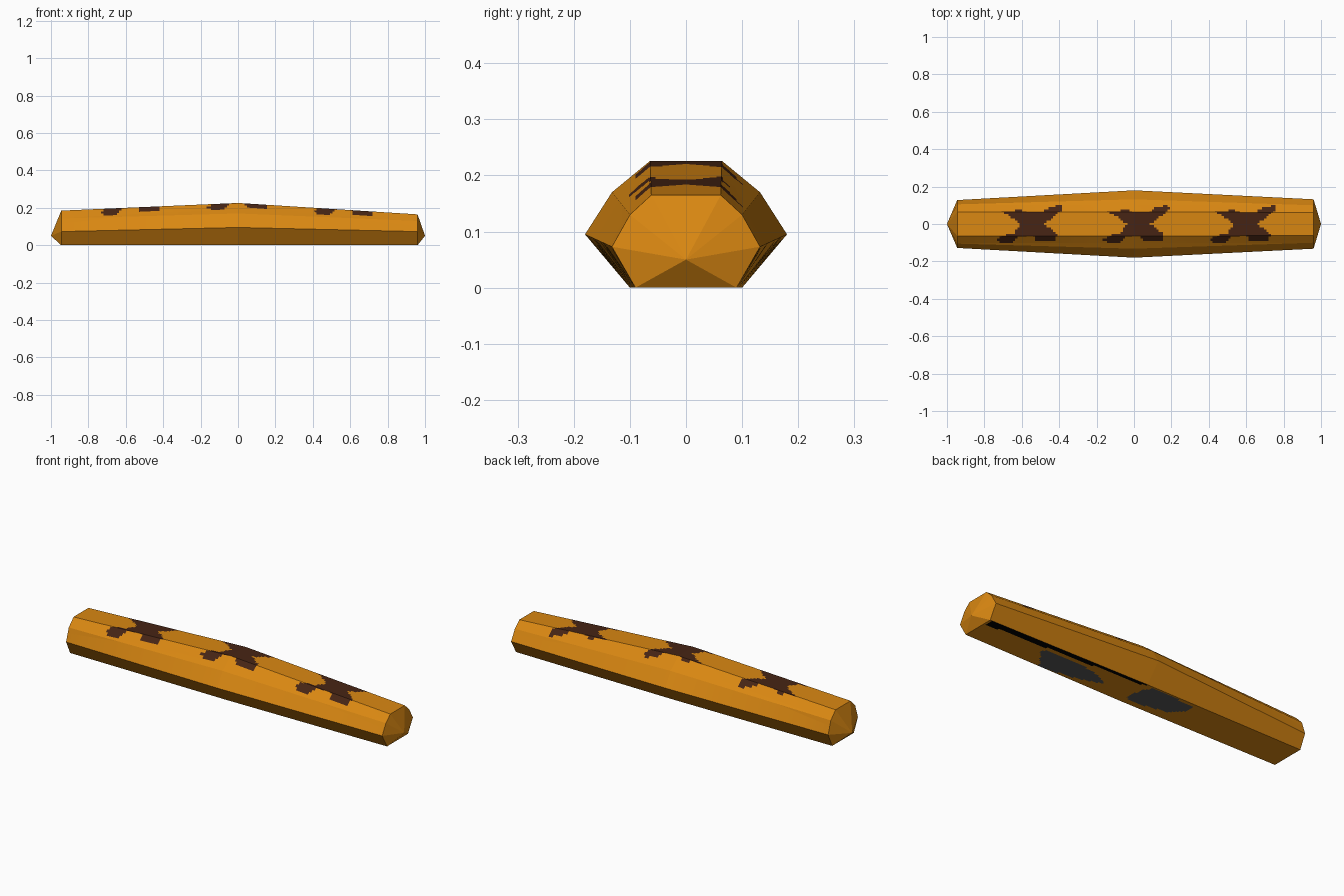
import bpy, bmesh
from mathutils import Vector

if "Cube" in bpy.data.objects:
    bpy.data.objects.remove(bpy.data.objects["Cube"])


def material(name, rgb):
    m = bpy.data.materials.new(name)
    m.diffuse_color = (*rgb, 1.0)
    m.use_nodes = True
    m.node_tree.nodes["Principled BSDF"].inputs["Base Color"].default_value = m.diffuse_color
    return m


def inside(x, y, poly):
    """Even-odd point in polygon test."""
    hit = False
    for (ax, ay), (bx, by) in zip(poly, poly[1:] + poly[:1]):
        if (ay > y) != (by > y) and x < ax + (y - ay) * (bx - ax) / (by - ay):
            hit = not hit
    return hit


# Cross-sections: x, then half profile (y, z) from bottom to top
SECTIONS = [
    (-0.945, [(0.093, 0), (0.128, 0.073), (0.105, 0.143), (0.064, 0.185)]),
    (0.0, [(0.10, 0), (0.18, 0.095), (0.132, 0.170), (0.064, 0.226)]),
    (0.96, [(0.09, 0), (0.132, 0.073), (0.10, 0.130), (0.062, 0.165)]),
]

# Cross-shaped mark, repeated along the top
CROSS = [(-.17, .065), (-.07, .075), (-.02, .06), (.05, .06), (.09, .09),
         (.15, .10), (.16, .08), (.13, .055), (.06, 0), (.13, -.055),
         (.12, -.09), (.02, -.095), (0, -.06), (-.08, -.07), (-.10, -.095),
         (-.16, -.105), (-.20, -.08), (-.15, -.06), (-.10, -.05),
         (-.07, 0), (-.12, .04)]
CROSS_X = (-0.54, 0.03, 0.60)

# Patches on the underside
GREY = [[(.60, .035), (.37, .045), (.25, .02), (.16, -.025), (.30, -.07), (.50, -.10)],
        [(0, -.06), (-.01, .04), (-.04, .085), (-.20, .085), (-.30, .072),
         (-.30, .02), (-.24, -.035), (-.12, -.06)]]
BLACK = [(.95, .11), (.95, .045), (0, .085), (0, .11)]

# Body: faceted loft with pointed ends
bm = bmesh.new()
rings = []
for x, half in SECTIONS:
    pts = half + [(-y, z) for y, z in reversed(half)]
    rings.append([bm.verts.new((x, y, z)) for y, z in pts])
for r, s in zip(rings, rings[1:]):
    for i in range(8):
        j = (i + 1) % 8
        bm.faces.new((r[i], r[j], s[j], s[i]))
for ring, x in ((rings[0], -1.0), (rings[-1], 1.0)):
    tip = bm.verts.new((x, 0, 0.05))
    for i in range(8):
        bm.faces.new((ring[i], ring[(i + 1) % 8], tip))
bmesh.ops.recalc_face_normals(bm, faces=bm.faces[:])


# Cut a fine grid into the top and underside for the painted marks
def slice_grid(axis, start, stop, step):
    normal = Vector((0, 0, 0))
    normal[axis] = 1
    for k in range(int((stop - start) / step) + 1):
        faces = [f for f in bm.faces if abs(f.normal.x) < 0.5
                 and (f.normal.z > 0.35 or f.normal.z < -0.95)]
        edges = {e for f in faces for e in f.edges}
        bmesh.ops.bisect_plane(bm, geom=faces + list(edges), dist=1e-5,
                               plane_co=normal * (start + k * step), plane_no=normal)


slice_grid(1, -0.114, 0.115, 0.012)
slice_grid(0, -0.936, 0.95, 0.012)

# Colour by direction and position
bm.normal_update()
for f in bm.faces:
    c = f.calc_center_median()
    if f.normal.z > 0.35 and abs(c.x) < 0.94:
        if any(inside(c.x - x0, c.y, CROSS) for x0 in CROSS_X):
            f.material_index = 1
    elif f.normal.z < -0.95:
        if inside(c.x, c.y, BLACK):
            f.material_index = 3
        elif any(inside(c.x, c.y, p) for p in GREY):
            f.material_index = 2

mesh = bpy.data.meshes.new("loaf_body")
bm.to_mesh(mesh)
bm.free()
for m in (material("golden_orange", (0.70, 0.245, 0.006)),
          material("dark_brown", (0.062, 0.018, 0.007)),
          material("dark_grey", (0.10, 0.10, 0.10)),
          material("black", (0, 0, 0))):
    mesh.materials.append(m)
bpy.context.collection.objects.link(bpy.data.objects.new("loaf_body", mesh))
